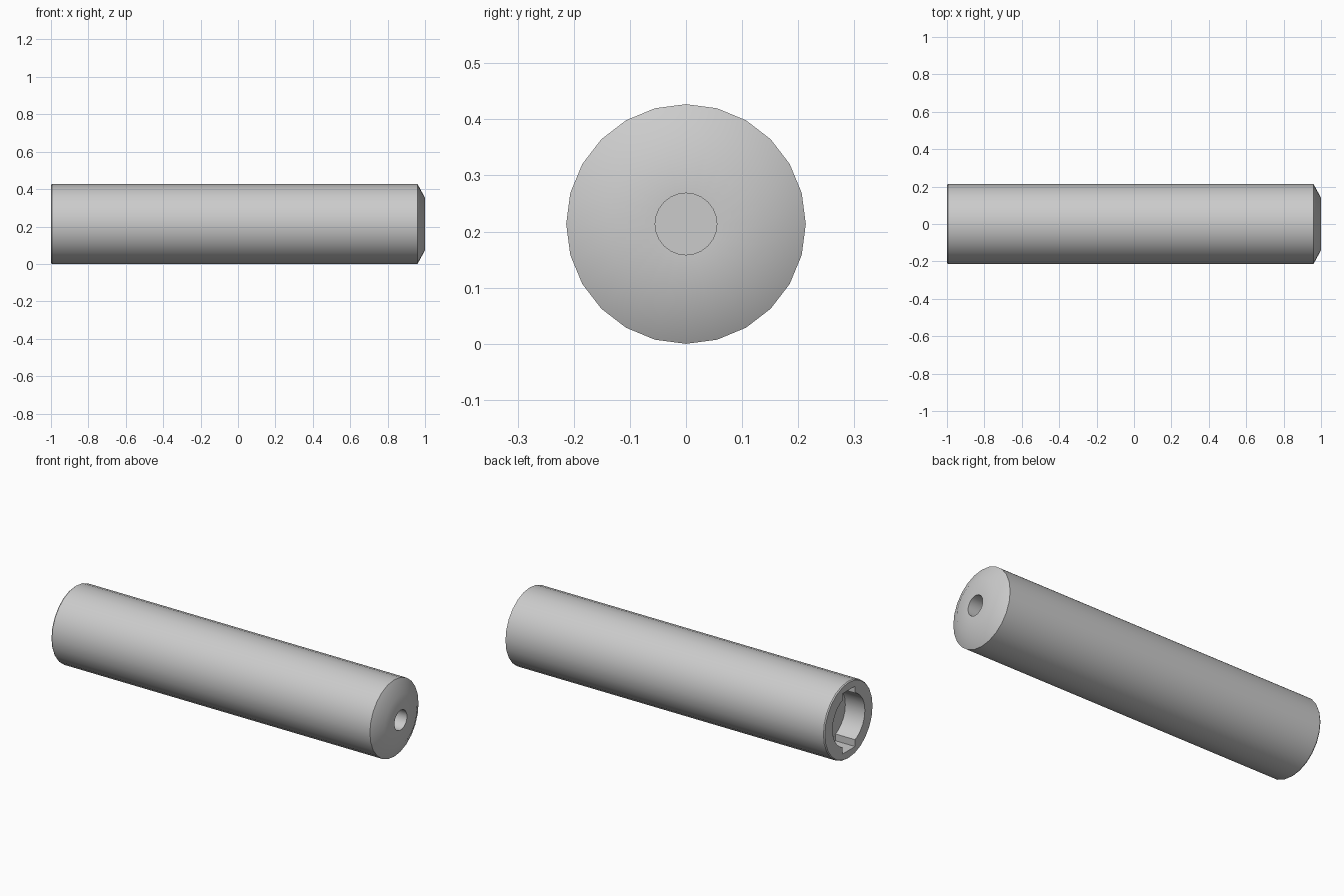
import bpy, bmesh
from math import sin, cos, tau, radians

if "Cube" in bpy.data.objects:
    bpy.data.objects.remove(bpy.data.objects["Cube"])

AXIS_Z = 0.2135
SIDES = 24


def lathe(name, profile, sides=SIDES):
    """Revolve (x, radius) points round the tube's axis and cap both ends."""
    bm = bmesh.new()
    rings = [[bm.verts.new((x, r * sin(tau * i / sides), AXIS_Z + r * cos(tau * i / sides)))
              for i in range(sides)] for x, r in profile]
    for a, b in zip(rings, rings[1:]):
        for i in range(sides):
            j = (i + 1) % sides
            bm.faces.new((a[i], a[j], b[j], b[i]))
    bm.faces.new(rings[0])
    bm.faces.new(rings[-1])
    bmesh.ops.recalc_face_normals(bm, faces=bm.faces)
    mesh = bpy.data.meshes.new(name)
    bm.to_mesh(mesh)
    bm.free()
    ob = bpy.data.objects.new(name, mesh)
    bpy.context.collection.objects.link(ob)
    return ob


def cut(target, cutter):
    """Subtract the cutter from the target and remove the cutter."""
    cutter.hide_render = True
    mod = target.modifiers.new("cut", 'BOOLEAN')
    mod.operation = 'DIFFERENCE'
    mod.solver = 'EXACT'
    mod.object = cutter
    bpy.context.view_layer.objects.active = target
    bpy.ops.object.modifier_apply(modifier=mod.name)
    bpy.data.objects.remove(cutter)


# Tube with a bevelled nose and a blind hole in the nose
tube = lathe("tube_body", [(-1.0, 0.209), (-0.994, 0.2135), (0.96, 0.2135), (1.0, 0.14),
                           (1.0, 0.055), (0.90, 0.055)])

# Round socket in the rear end
cut(tube, lathe("socket_cutter", [(-1.1, 0.142), (-0.88, 0.142)]))

# Keyways at the top and bottom of the socket
bpy.ops.mesh.primitive_cube_add(size=1, location=(-0.991, 0, AXIS_Z))
keyway = bpy.context.object
keyway.name = "keyway_cutter"
keyway.scale = (0.22, 0.11, 0.335)
cut(tube, keyway)

# Smooth sides with crisp edges
bpy.ops.object.select_all(action='DESELECT')
tube.select_set(True)
bpy.context.view_layer.objects.active = tube
bpy.ops.object.shade_smooth_by_angle(angle=radians(35))
